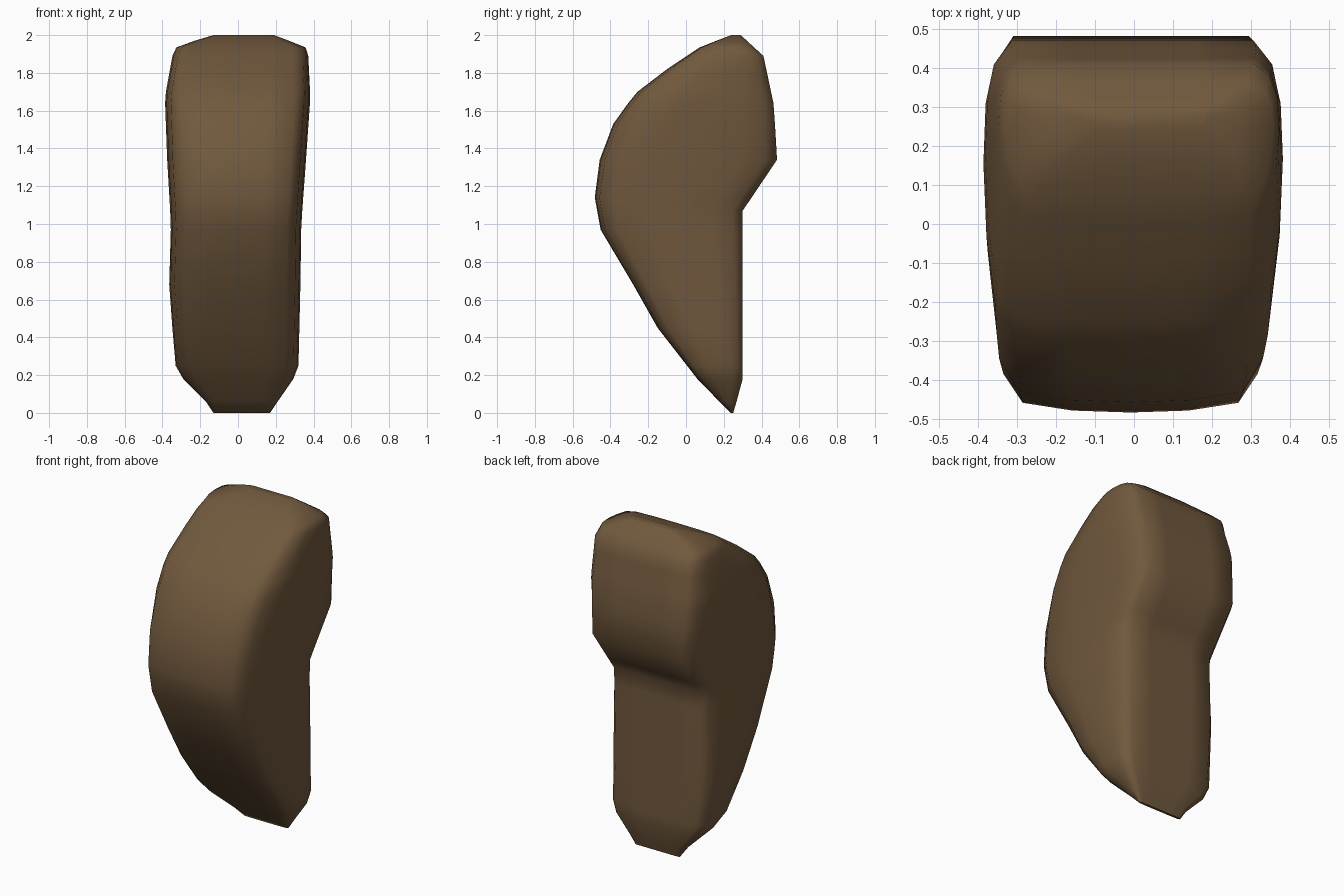
import bpy, bmesh, math

if "Cube" in bpy.data.objects:
    bpy.data.objects.remove(bpy.data.objects["Cube"])

# outline curves: (height, position)
FRONT = [(0, .235), (.18, .06), (.45, -.15), (.68, -.28), (.97, -.452), (1.14, -.483),
         (1.34, -.457), (1.53, -.385), (1.69, -.27), (1.82, -.10), (1.94, .08), (2, .24)]
BACK = [(0, .25), (.17, .30), (1.07, .30), (1.34, .482), (1.63, .465), (1.89, .41), (2, .29)]
LEFT = [(0, -.13), (.06, -.17), (.19, -.30), (.25, -.33), (.65, -.365), (1, -.355),
        (1.34, -.375), (1.67, -.387), (1.93, -.34), (1.97, -.23), (2, -.13)]
RIGHT = [(0, .17), (.06, .21), (.19, .30), (.25, .32), (.65, .33), (1, .335),
         (1.34, .36), (1.67, .383), (1.93, .37), (1.97, .27), (2, .19)]
LEVELS = [0, .06, .18, .25, .45, .68, .97, 1.07, 1.14, 1.34, 1.53, 1.64, 1.70,
          1.82, 1.89, 1.935, 1.97, 2]
# half cross-section: (sideways fraction, front-to-back fraction)
HALF = [(0, 0), (.42, .006), (.78, .03), (.92, .12), (.98, .36), (1, .6),
        (.985, .8), (.93, .93), (.82, 1), (.42, 1), (0, 1)]


def at(curve, z):
    for (z0, a), (z1, b) in zip(curve, curve[1:]):
        if z <= z1:
            return a + (b - a) * (z - z0) / (z1 - z0)
    return curve[-1][1]


section = HALF + [(-u, v) for u, v in HALF[-2:0:-1]]
bm = bmesh.new()
rings = []
for z in LEVELS:
    f, b, l, r = (at(c, z) for c in (FRONT, BACK, LEFT, RIGHT))
    mid, half = (l + r) / 2, (r - l) / 2
    rings.append([bm.verts.new((mid + u * half, f + v * (b - f), z)) for u, v in section])

# skin between the rings, then close both ends
n = len(section)
for lo, hi in zip(rings, rings[1:]):
    for i in range(n):
        j = (i + 1) % n
        bm.faces.new((lo[i], lo[j], hi[j], hi[i]))
bm.faces.new(rings[0][::-1])
bm.faces.new(rings[-1])
bmesh.ops.recalc_face_normals(bm, faces=bm.faces)

mesh = bpy.data.meshes.new("carved_block")
bm.to_mesh(mesh)
bm.free()
block = bpy.data.objects.new("carved_block", mesh)
bpy.context.collection.objects.link(block)

brown = bpy.data.materials.new("dark brown")
brown.diffuse_color = (.165, .099, .047, 1)
brown.use_nodes = True
brown.node_tree.nodes["Principled BSDF"].inputs["Base Color"].default_value = brown.diffuse_color
mesh.materials.append(brown)

bpy.context.view_layer.objects.active = block
block.select_set(True)
bpy.ops.object.shade_smooth_by_angle(angle=math.radians(55))
